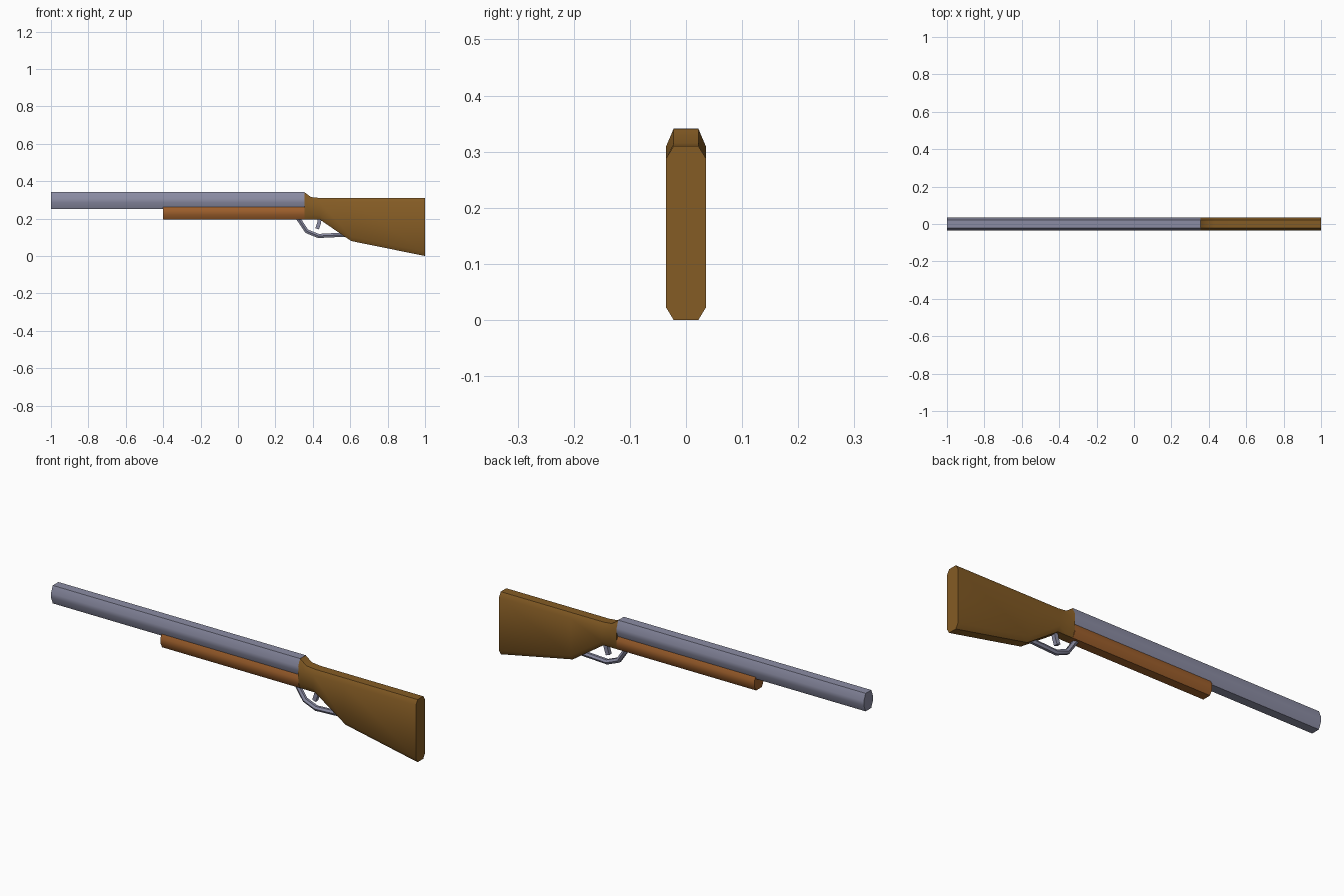
import bpy, bmesh, math
from mathutils import Vector

if "Cube" in bpy.data.objects:
    bpy.data.objects.remove(bpy.data.objects["Cube"])


def material(name, rgb):
    m = bpy.data.materials.new(name)
    m.diffuse_color = (*rgb, 1)
    m.use_nodes = True
    m.node_tree.nodes["Principled BSDF"].inputs["Base Color"].default_value = m.diffuse_color
    return m


STEEL = material("grey steel", (0.26, 0.265, 0.37))
STOCK = material("brown wood", (0.235, 0.107, 0.018))
FOREND = material("orange wood", (0.34, 0.115, 0.025))


def loft(name, rings, mat, angle=50):
    """Skin a row of equal rings of points and cap both ends."""
    bm = bmesh.new()
    rows = [[bm.verts.new(p) for p in ring] for ring in rings]
    n = len(rows[0])
    for a, b in zip(rows, rows[1:]):
        for i in range(n):
            j = (i + 1) % n
            bm.faces.new((a[i], a[j], b[j], b[i]))
    bm.faces.new(rows[0])
    bm.faces.new(rows[-1])
    bmesh.ops.recalc_face_normals(bm, faces=bm.faces)
    me = bpy.data.meshes.new(name)
    bm.to_mesh(me)
    bm.free()
    me.materials.append(mat)
    ob = bpy.data.objects.new(name, me)
    bpy.context.collection.objects.link(ob)
    bpy.context.view_layer.objects.active = ob
    ob.select_set(True)
    bpy.ops.object.shade_smooth_by_angle(angle=math.radians(angle))
    ob.select_set(False)
    return ob


def octagon(x, z0, z1, chamfer, w=0.036, flat=0.022):
    """Chamfered section across the gun at x, from z0 to z1."""
    half = [(flat, z0), (w, z0 + chamfer), (w, z1 - chamfer), (flat, z1)]
    return [(x, y, z) for y, z in half] + [(x, -y, z) for y, z in reversed(half)]


def tube(name, path, radius, sides, mat):
    """Sweep a polygon along a path in the xz plane."""
    pts = [Vector((x, 0, z)) for x, z in path]
    rings = []
    for i, p in enumerate(pts):
        t_in = (p - pts[max(i - 1, 0)]).normalized()
        t_out = (pts[min(i + 1, len(pts) - 1)] - p).normalized()
        t = (t_in + t_out).normalized()
        side = Vector((-t.z, 0, t.x))
        angles = [2 * math.pi * (k + 0.5) / sides for k in range(sides)]
        rings.append([p + radius * (math.cos(a) * side + Vector((0, math.sin(a), 0)))
                      for a in angles])
    return loft(name, rings, mat)


# Barrel and wooden fore-end
loft("barrel", [octagon(x, 0.254, 0.343, 0.034) for x in (-1, 0.356)], STEEL)
loft("fore_end", [octagon(x, 0.197, 0.272, 0.024) for x in (-0.4, 0.356)], FOREND)

# Shoulder stock: x, bottom, top, chamfer height
stations = [(0.355, 0.197, 0.343, 0.033), (0.39, 0.197, 0.317, 0.028),
            (0.437, 0.197, 0.312, 0.024), (0.605, 0.082, 0.312, 0.023),
            (1.0, 0.002, 0.312, 0.023)]
loft("stock", [octagon(*s) for s in stations], STOCK)

# Trigger guard and trigger
tube("trigger_guard", [(0.317, 0.21), (0.368, 0.134), (0.43, 0.109), (0.59, 0.117)],
     0.013, 6, STEEL)
tube("trigger", [(0.439, 0.215), (0.434, 0.18), (0.423, 0.147)], 0.014, 4, STEEL)

# Rest the butt exactly on the ground
for ob in bpy.context.collection.objects:
    ob.location.z -= 0.002
